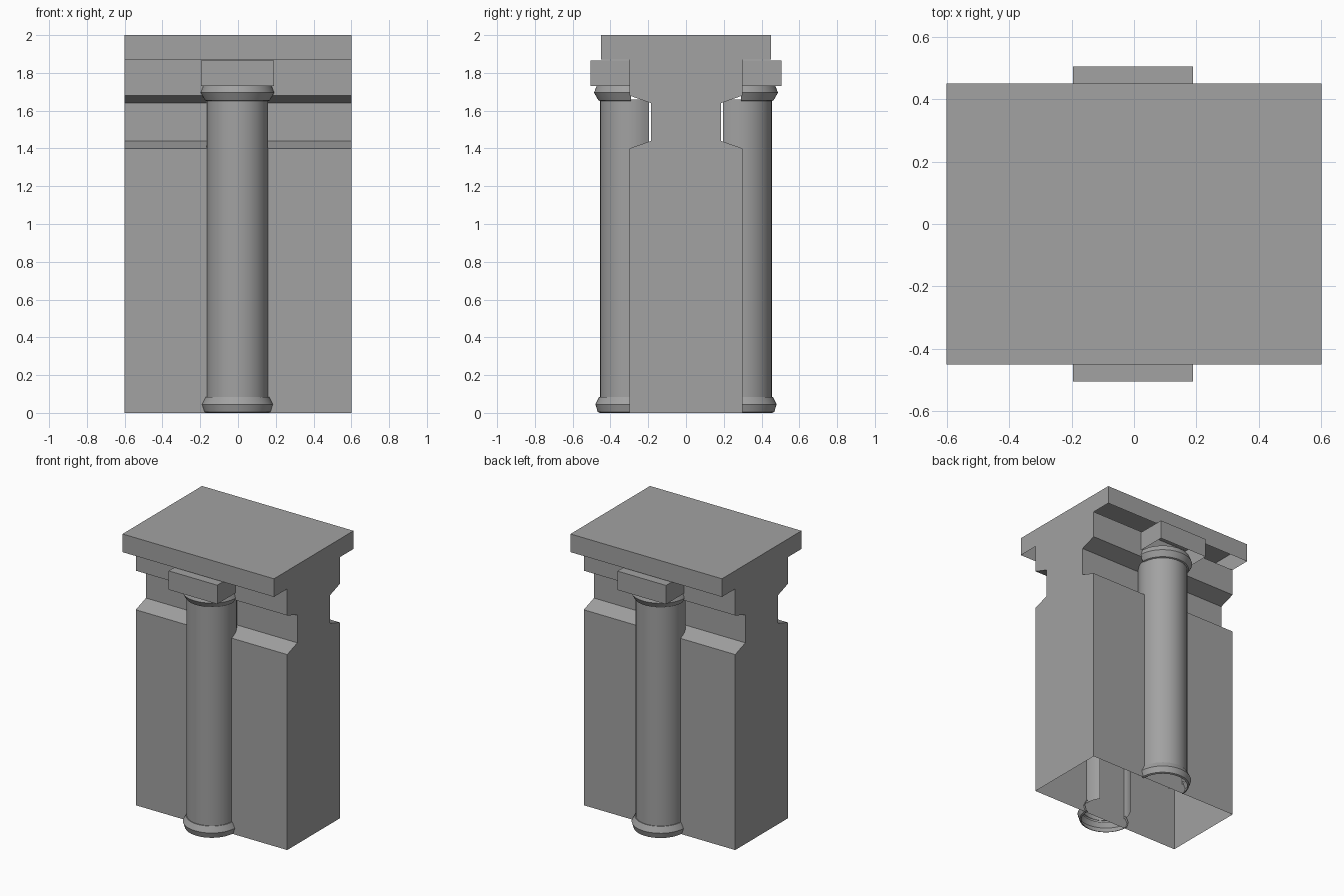
import bpy
import bmesh
from math import sin, cos, radians

cube = bpy.data.objects.get("Cube")
if cube:
    bpy.data.objects.remove(cube, do_unlink=True)

stone = bpy.data.materials.new("plain_grey_stone")
stone.use_nodes = True
GREY = (0.36, 0.36, 0.36, 1)
stone.diffuse_color = GREY
stone.node_tree.nodes["Principled BSDF"].inputs["Base Color"].default_value = GREY


def finish(bm, name, smooth=False):
    bmesh.ops.recalc_face_normals(bm, faces=bm.faces[:])
    mesh = bpy.data.meshes.new(name)
    bm.to_mesh(mesh)
    bm.free()
    mesh.materials.append(stone)
    obj = bpy.data.objects.new(name, mesh)
    bpy.context.collection.objects.link(obj)
    if smooth:
        bpy.ops.object.select_all(action='DESELECT')
        obj.select_set(True)
        bpy.context.view_layer.objects.active = obj
        bpy.ops.object.shade_smooth_by_angle(angle=radians(30))
    return obj


def lathe(name, profile, side, half_angle, steps=24):
    """Sweep a (radius, z) profile through an open arc facing outward."""
    bm = bmesh.new()
    rows = []
    for r, z in profile:
        row = []
        for i in range(steps + 1):
            t = radians(half_angle * (2 * i / steps - 1))
            row.append(bm.verts.new((r * sin(t) - 0.003, side * (0.292 + r * cos(t)), z)))
        rows.append(row)
    for low, high in zip(rows, rows[1:]):
        for i in range(steps):
            bm.faces.new((low[i], low[i + 1], high[i + 1], high[i]))
    return finish(bm, name, True)


# Pier body: mirrored side profile, open underneath the shell and the cornice
half = [(0.3, 0), (0.3, 1.4), (0.185, 1.44), (0.185, 1.64),
        (0.3, 1.68), (0.3, 1.87), (0.45, 1.87), (0.45, 2)]
outline = half + [(-y, z) for y, z in reversed(half)]
bm = bmesh.new()
ends = [[bm.verts.new((x, y, z)) for y, z in outline] for x in (-0.6, 0.6)]
for end in ends:
    bm.faces.new(end)
count = len(outline)
for i in range(count):
    j = (i + 1) % count
    heights = (outline[i][1], outline[j][1])
    if heights in ((0, 0), (1.87, 1.87)):
        continue
    bm.faces.new((ends[0][i], ends[0][j], ends[1][j], ends[1][i]))
finish(bm, "pier_body")

# Engaged columns on both broad faces
for label, side in (("front", -1), ("back", 1)):
    lathe(label + "_column_shaft", [(0.163, 0.07), (0.163, 1.66)], side, 126)
    lathe(label + "_column_base",
          [(0.163, 0), (0.175, 0.005), (0.188, 0.045), (0.168, 0.085), (0.16, 0.085)], side, 92)
    lathe(label + "_column_capital",
          [(0.16, 1.65), (0.172, 1.655), (0.195, 1.695), (0.18, 1.735)], side, 90)

    # Square block above the capital, open below and against the wall
    bm = bmesh.new()
    bmesh.ops.create_cube(bm, size=1)
    for v in bm.verts:
        v.co = (v.co.x * 0.385 - 0.003, side * 0.4025 + v.co.y * 0.205, 1.7975 + v.co.z * 0.135)
    bm.normal_update()
    hidden = [f for f in bm.faces if f.normal.z < -0.5 or f.normal.y * side < -0.5]
    bmesh.ops.delete(bm, geom=hidden, context='FACES')
    finish(bm, label + "_capital_block")
